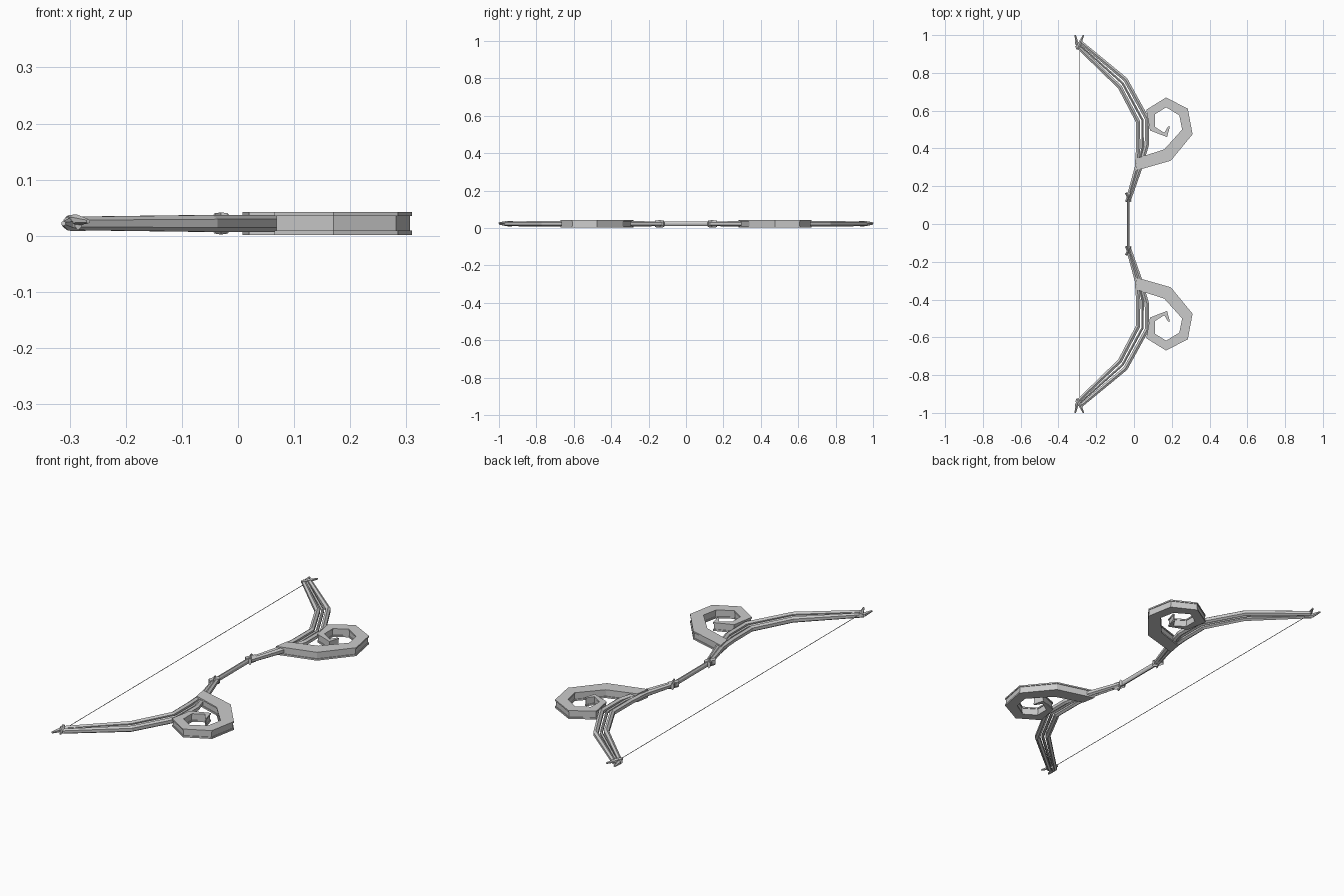
import bpy, bmesh, math
from mathutils import Vector

cube = bpy.data.objects.get("Cube")
if cube:
    bpy.data.objects.remove(cube)

MID = 0.022  # height of the bow's centre plane


def material(name, value):
    mat = bpy.data.materials.new(name)
    mat.use_nodes = True
    mat.diffuse_color = (value, value, value, 1)
    mat.node_tree.nodes["Principled BSDF"].inputs["Base Color"].default_value = (value, value, value, 1)
    return mat


grey = material("plain grey", 0.6)


def finish(name, bm):
    bmesh.ops.recalc_face_normals(bm, faces=bm.faces)
    mesh = bpy.data.meshes.new(name)
    bm.to_mesh(mesh)
    bm.free()
    mesh.materials.append(grey)
    obj = bpy.data.objects.new(name, mesh)
    bpy.context.collection.objects.link(obj)
    return obj


def sweep(name, rings):
    """Skin a list of equal-length point rings and cap both ends."""
    bm = bmesh.new()
    loops = [[bm.verts.new(p) for p in ring] for ring in rings]
    n = len(loops[0])
    for a, b in zip(loops, loops[1:]):
        for i in range(n):
            j = (i + 1) % n
            bm.faces.new((a[i], a[j], b[j], b[i]))
    bm.faces.new(loops[0])
    bm.faces.new(loops[-1])
    return finish(name, bm)


def rod(name, path, side, width, height, sides=6):
    """Faceted rod along (x, y, z, scale) points, oval in section."""
    pts = [Vector((x, y * side, z)) for x, y, z, s in path]
    rings = []
    for i, p in enumerate(pts):
        d = (pts[min(i + 1, len(pts) - 1)] - pts[max(i - 1, 0)]).normalized()
        across = d.cross(Vector((0, 0, 1))).normalized()
        up = across.cross(d)
        s = path[i][3]
        rings.append([p + across * math.cos(a) * width * s / 2 + up * math.sin(a) * height * s / 2
                      for a in (2 * math.pi * (k + 0.5) / sides for k in range(sides))])
    return sweep(name, rings)


def ribbon(name, inner, outer, side, low, high, inset=0.0):
    """Flat strip between two edge lines, optionally narrowed on both edges."""
    rings = []
    for a, b in zip(inner, outer):
        a, b = Vector((a[0], a[1] * side)), Vector((b[0], b[1] * side))
        step = (b - a).normalized() * min(inset, (b - a).length * 0.3)
        a, b = a + step, b - step
        rings.append([(a.x, a.y, low), (b.x, b.y, low), (b.x, b.y, high), (a.x, a.y, high)])
    return sweep(name, rings)


# Scroll edges, from the limb round to the curled tip
scroll_in = [(.02, .35), (.16, .395), (.255, .5), (.24, .575), (.17, .618), (.11, .58), (.11, .515), (.16, .483), (.18, .515)]
scroll_out = [(.008, .282), (.195, .335), (.31, .475), (.285, .61), (.17, .67), (.065, .605), (.085, .495), (.175, .46), (.19, .515)]

# Limb strands: x, y, z, scale
back_strand = [(-.034, .13, MID, .8), (.015, .3, MID, 1), (.022, .4, MID, 1), (.022, .54, MID, 1),
               (-.075, .725, MID, 1), (-.305, .945, MID, .8)]
belly_strand = [(-.024, .13, MID, .8), (.03, .29, MID, 1), (.068, .42, MID, 1), (.068, .56, MID, 1),
                (-.045, .765, MID, 1), (-.285, .965, MID, .8)]
core_strand = [(-.029, .13, MID, .7), (.022, .295, MID, 1), (.046, .41, MID, 1), (.045, .55, MID, 1),
               (-.06, .745, MID, 1), (-.29, .95, MID, .8)]

for label, s in (("upper", 1), ("lower", -1)):
    # Scroll: recessed core with a lip above and below
    ribbon(label + "_scroll_core", scroll_in, scroll_out, s, .008, .036, .004)
    ribbon(label + "_scroll_top_lip", scroll_in, scroll_out, s, .035, .042)
    ribbon(label + "_scroll_bottom_lip", scroll_in, scroll_out, s, .001, .009)
    # Limb of three strands
    rod(label + "_back_strand", back_strand, s, .026, .030)
    rod(label + "_belly_strand", belly_strand, s, .026, .030)
    rod(label + "_core_strand", core_strand, s, .014, .018)
    # Crossed prongs of the tip
    rod(label + "_outer_prong", [(-.272, .93, .016, .7), (-.302, .955, .02, 1), (-.311, 1, .022, .4)], s, .022, .022)
    rod(label + "_inner_prong", [(-.302, .925, .03, .7), (-.288, .955, .028, 1), (-.267, 1, .026, .4)], s, .020, .020)
    # Crossed bindings at the grip ends
    for name, dx in (("_left_binding", -.012), ("_right_binding", .012)):
        rod(label + name, [(-.03 + dx, .118, MID, 1), (-.03, .14, MID, 1.1), (-.03 - dx, .165, MID, 1)], s, .015, .036)

# Grip
rod("grip", [(-.03, -.13, MID, 1), (-.03, .13, MID, 1)], 1, .016, .026, 8)

# Bowstring
rod("bowstring", [(-.288, -.95, MID, 1), (-.288, .95, MID, 1)], 1, .003, .003, 6)
